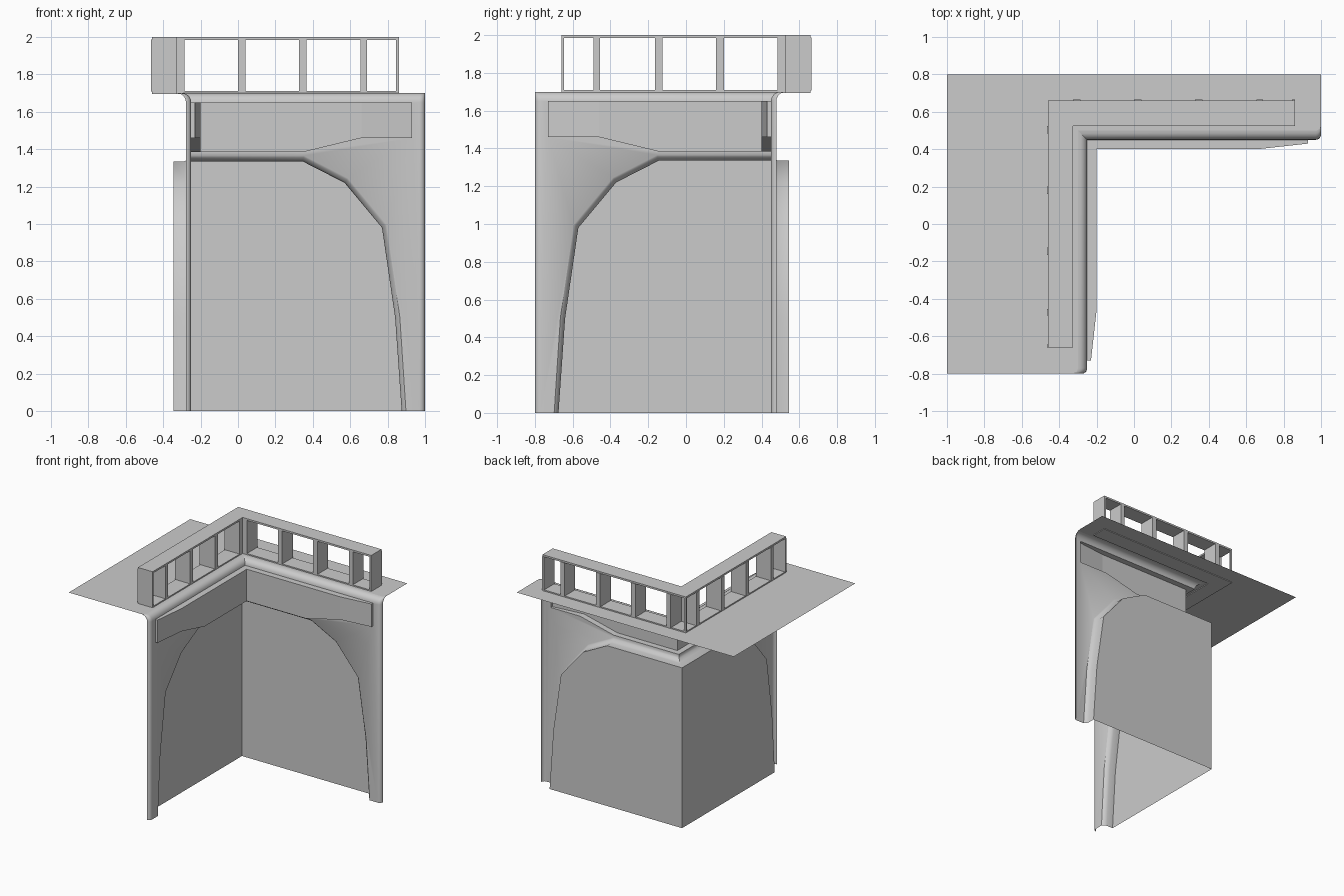
import bpy, bmesh, math
from mathutils import Vector

if "Cube" in bpy.data.objects:
    bpy.data.objects.remove(bpy.data.objects["Cube"])

# Wall coordinates: u = distance along the wall from the inner corner,
# d = distance out of the wall face. The second wing mirrors over the diagonal.
def place(u, d, z, wing):
    x, y = u - 0.25, 0.45 - d
    return Vector((x, y, z)) if wing == 0 else Vector((0.2 - y, 0.2 - x, z))

OUT = [Vector((0, -1, 0)), Vector((1, 0, 0))]

def make(name, faces, facing=None, smooth=False):
    """Mesh object from polygons given as point lists; the largest face looks along 'facing'."""
    bm = bmesh.new()
    for pts in faces:
        bm.faces.new([bm.verts.new(p) for p in pts])
    bmesh.ops.remove_doubles(bm, verts=bm.verts, dist=0.0005)
    bmesh.ops.recalc_face_normals(bm, faces=bm.faces)
    if facing is not None:
        big = max(bm.faces, key=lambda f: f.calc_area())
        if big.normal.dot(facing) < 0:
            bmesh.ops.reverse_faces(bm, faces=bm.faces)
    me = bpy.data.meshes.new(name)
    bm.to_mesh(me)
    bm.free()
    ob = bpy.data.objects.new(name, me)
    bpy.context.collection.objects.link(ob)
    if smooth:
        bpy.ops.object.select_all(action='DESELECT')
        ob.select_set(True)
        bpy.context.view_layer.objects.active = ob
        bpy.ops.object.shade_smooth_by_angle(angle=math.radians(35))
    return ob

def bridge(a, b):
    return [[a[i], a[i + 1], b[i + 1], b[i]] for i in range(len(a) - 1)]

def prism(poly, z0, z1):
    lo = [Vector((x, y, z0)) for x, y in poly]
    hi = [Vector((x, y, z1)) for x, y in poly]
    return [lo, hi] + bridge(lo + lo[:1], hi + hi[:1])

# Arch outline, its softened outer rim, and rounding profiles
arch = [(1.125, 0), (1.09, .5), (1.02, .98), (.82, 1.22), (.595, 1.335), (0, 1.335)]
rim = [(1.148, 0), (1.115, .505), (1.045, .995), (.837, 1.245), (.603, 1.365), (0, 1.365)]
N = 5
angs = [i / N * math.pi / 2 for i in range(N + 1)]
top_arc = [(-.05 * (1 - math.cos(a)), 1.65 + .05 * math.sin(a)) for a in angs]
end_arc = [(1.22 + .03 * math.sin(a), -.028 * (1 - math.cos(a))) for a in angs]

for w, wing in enumerate(("front", "side")):
    P = lambda u, d, z: place(u, d, z, w)
    ring = lambda t, d: [P(d if r[0] == 0 else r[0] + (a[0] - r[0]) * t, d,
                           r[1] + (a[1] - r[1]) * t) for r, a in zip(rim, arch)]
    # Wall face, open behind the fascia panel
    face = ring(0, 0) + [P(0, 0, 1.385), P(.6, 0, 1.385), P(.91, 0, 1.46), P(1.18, 0, 1.46),
                         P(1.18, 0, 1.65), P(1.22, 0, 1.65), P(1.22, 0, 0)]
    faces = [face]
    # Rounded arch rim and reveal
    rings = [ring(0, 0), ring(.3, -.006), ring(.75, -.02), ring(1, -.037), ring(1, -.095)]
    for a, b in zip(rings, rings[1:]):
        faces += bridge(a, b)
    # Rounded free end
    faces += bridge([P(u, d, 0) for u, d in end_arc], [P(u, d, 1.65) for u, d in end_arc])
    # Rounded top edge, mitred at the inner corner
    rows = [[P(d, d, z)] + [P(u, d + e, z) for u, e in end_arc] for d, z in top_arc]
    for a, b in zip(rows, rows[1:]):
        faces += bridge(a, b)
    make(wing + "_wall", faces, OUT[w], True)

    # Recessed infill inside the arch
    make(wing + "_arch_infill", [ring(1, -.095) + [P(-.095, -.095, 0)]], OUT[w])

    # Fascia panel with tapered end
    outline = [(0, 1.65, .05), (.91, 1.65, .05), (1.18, 1.65, .02), (1.18, 1.46, .02),
               (.91, 1.46, .05), (.6, 1.385, .05), (0, 1.385, .05)]
    f = [P(u or d, d, z) for u, z, d in outline]
    b = [P(u, 0, z) for u, z, d in outline]
    make(wing + "_fascia_panel", [[f[0], f[1], f[4], f[5], f[6]], f[1:5]] + bridge(f, b), OUT[w])

    # Balustrade posts
    posts = []
    for x0, x1 in ((-.325, -.285), (0, .04), (.325, .365), (.655, .69), (.845, .86)):
        quad = [(x0, .525), (x1, .525), (x1, .665), (x0, .665)]
        if w:
            quad = [(.2 - y, .2 - x) for x, y in quad]
        posts += prism(quad, 1.708, 1.987)
    make(wing + "_railing_posts", posts)

# Thin roof deck
d1 = top_arc[-1][0]
edge = [place(u, d1 + e, 1.7, 0) for u, e in end_arc]
edge2 = [place(u, d1 + e, 1.7, 1) for u, e in end_arc]
make("roof_deck", [[place(d1, d1, 1.7, 0)] + edge +
                   [Vector((1, .8, 1.7)), Vector((-1, .8, 1.7)), Vector((-1, -.8, 1.7))] +
                   edge2[::-1]], Vector((0, 0, 1)))

# L-shaped top and bottom rails, plus the thin outer corner post
ell = [(-.46, -.66), (-.325, -.66), (-.325, .525), (.86, .525), (.86, .66), (-.46, .66)]
make("railing_bottom", prism(ell, 1.694, 1.71))
make("railing_top", prism(ell, 1.985, 2.0))
make("railing_corner_post", prism([(-.46, .645), (-.445, .645), (-.445, .66), (-.46, .66)], 1.708, 1.987))
